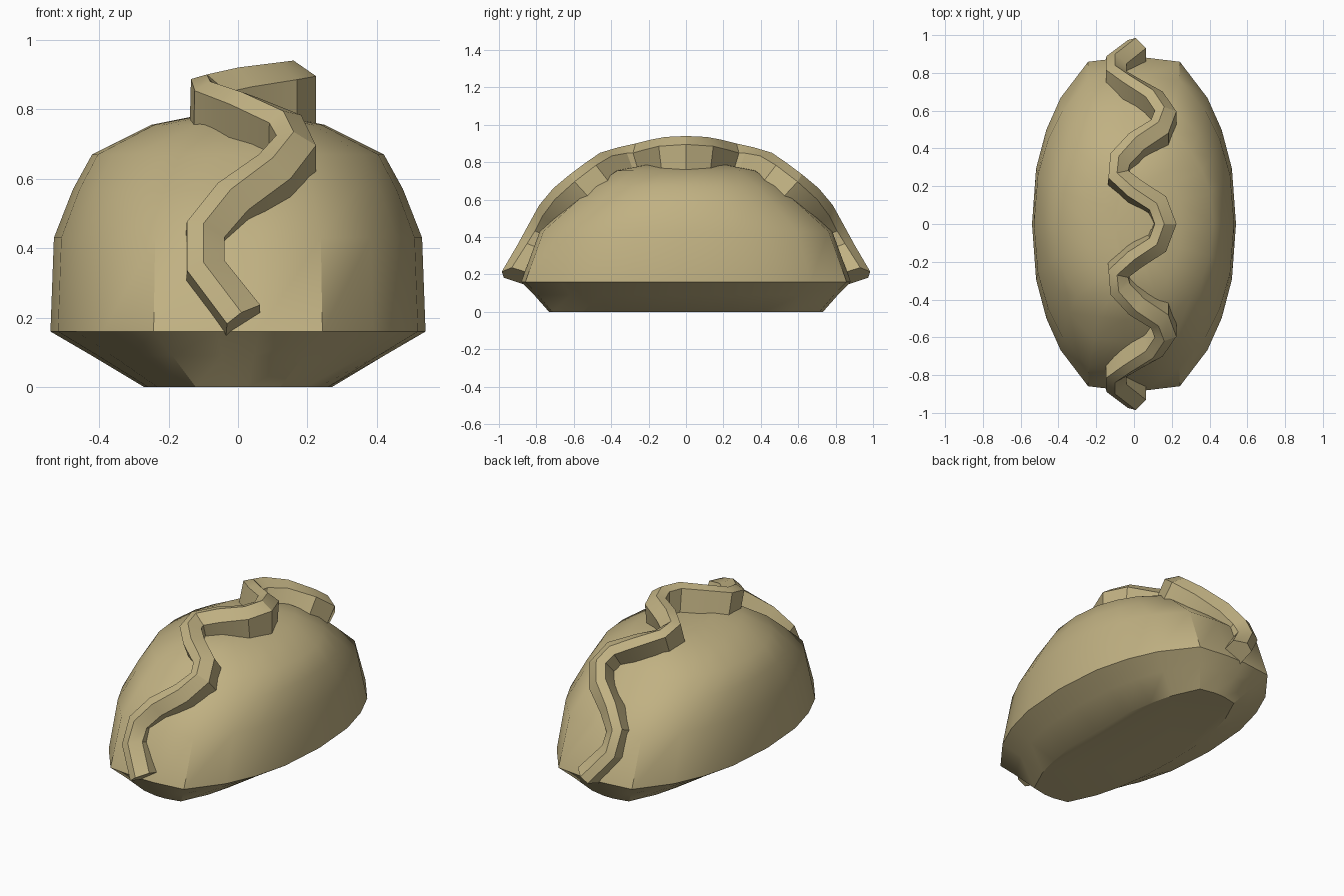
import bpy, bmesh
from mathutils import Vector

if "Cube" in bpy.data.objects:
    bpy.data.objects.remove(bpy.data.objects["Cube"])

dough = bpy.data.materials.new("tan dough")
dough.diffuse_color = (0.53, 0.44, 0.225, 1)
dough.use_nodes = True
dough.node_tree.nodes["Principled BSDF"].inputs["Base Color"].default_value = dough.diffuse_color


def loft(name, sections, angle):
    """Skin closed cross-sections of equal length and cap both ends."""
    bm = bmesh.new()
    rings = [[bm.verts.new(p) for p in s] for s in sections]
    n = len(rings[0])
    for a, b in zip(rings, rings[1:]):
        for i in range(n):
            j = (i + 1) % n
            bm.faces.new((a[i], a[j], b[j], b[i]))
    bm.faces.new(rings[0])
    bm.faces.new(rings[-1])
    bmesh.ops.recalc_face_normals(bm, faces=bm.faces)
    me = bpy.data.meshes.new(name)
    bm.to_mesh(me)
    bm.free()
    me.materials.append(dough)
    ob = bpy.data.objects.new(name, me)
    bpy.context.collection.objects.link(ob)
    bpy.ops.object.select_all(action='DESELECT')
    ob.select_set(True)
    bpy.context.view_layer.objects.active = ob
    bpy.ops.object.shade_smooth_by_angle(angle=angle)
    return ob


# Plump body: one quarter plan outline mirrored, scaled per height
quarter = [(1, 0), (.96, .33), (.86, .56), (.72, .75), (.45, .965), (.11, .99)]
half = quarter + [(-x, y) for x, y in reversed(quarter)]
plan = half + [(x, -y) for x, y in reversed(half[1:-1])]
levels = [(0, .27, .74), (.09, .42, .82), (.16, .54, .89), (.43, .53, .79),
          (.57, .475, .63), (.67, .42, .51), (.755, .25, .38), (.785, .1, .22)]
loft("dumpling_body", [[(x * a, y * b, z) for x, y in plan] for z, a, b in levels], 0.6)

# Wavy pinched crest: ridge line for the back half, mirrored to the front
ridge = [(.16, 0, .94), (.12, .11, .935), (0, .19, .92), (-.09, .27, .90),
         (-.08, .36, .88), (.01, .46, .85), (.13, .54, .795), (.16, .62, .735),
         (.10, .71, .66), (-.02, .785, .57), (-.10, .84, .47), (-.10, .90, .36),
         (.01, .985, .215)]
path = [Vector((x, -y, z)) for x, y, z in reversed(ridge[1:])] + [Vector(p) for p in ridge]

sections = []
for i, p in enumerate(path):
    before, after = path[max(i - 1, 0)], path[min(i + 1, len(path) - 1)]
    along = (after - before).normalized()
    out = Vector((0, -(after.z - before.z), after.y - before.y)).normalized()
    # outward direction leans away from the body centre
    out = (out + Vector((0, p.y, p.z - .15)).normalized()).normalized()
    side = along.cross(out).normalized()
    depth = .20 if i not in (0, len(path) - 1) else .16
    sections.append([p + side * s - out * d for s, d in
                     ((-.055, depth), (-.05, .02), (0, 0), (.065, .045), (.065, depth))])
loft("pinched_crest", sections, 0.5)
